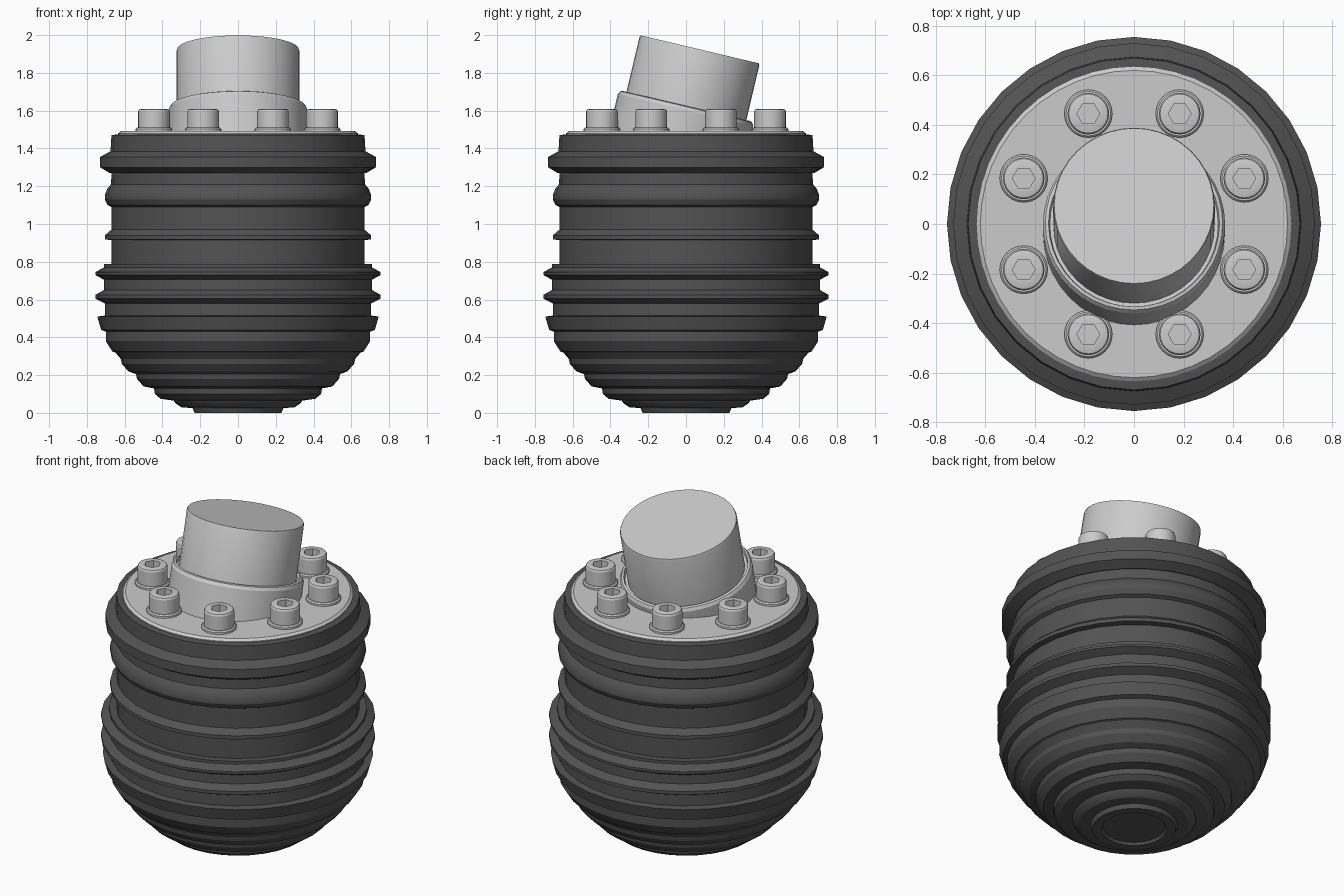
import bpy, bmesh, math
from mathutils import Matrix, Vector

if "Cube" in bpy.data.objects:
    bpy.data.objects.remove(bpy.data.objects["Cube"])

rubber = bpy.data.materials.new("dark_rubber")
rubber.diffuse_color = (0.085, 0.085, 0.085, 1)
rubber.use_nodes = True
rubber.node_tree.nodes["Principled BSDF"].inputs["Base Color"].default_value = rubber.diffuse_color


def lathe(name, profile, sides, matrix=Matrix(), mat=None, smooth=True):
    """Revolve (radius, height) points around z; ends with non-zero radius are capped."""
    bm = bmesh.new()
    rings = [[bm.verts.new((r * math.cos(2 * math.pi * i / sides),
                            r * math.sin(2 * math.pi * i / sides), z))
              for i in range(sides)] for r, z in profile]
    for a, b in zip(rings, rings[1:]):
        for i in range(sides):
            j = (i + 1) % sides
            bm.faces.new((a[i], a[j], b[j], b[i]))
    bm.faces.new(rings[0][::-1])
    bm.faces.new(rings[-1])
    bm.transform(matrix)
    bmesh.ops.recalc_face_normals(bm, faces=bm.faces)
    mesh = bpy.data.meshes.new(name)
    bm.to_mesh(mesh)
    bm.free()
    ob = bpy.data.objects.new(name, mesh)
    bpy.context.collection.objects.link(ob)
    if mat:
        mesh.materials.append(mat)
    if smooth:
        bpy.ops.object.select_all(action='DESELECT')
        ob.select_set(True)
        bpy.context.view_layer.objects.active = ob
        bpy.ops.object.shade_smooth_by_angle(angle=math.radians(25))
    return ob


# Ribbed body: stepped dome, two sharp ribs, waist with bulges, top flange
dome = [(0.17, 0.015), (0.18, 0.0), (0.23, 0.0), (0.24, 0.025),
        (0.30, 0.03), (0.33, 0.05), (0.34, 0.065),
        (0.41, 0.075), (0.44, 0.10), (0.445, 0.13),
        (0.50, 0.14), (0.535, 0.18), (0.54, 0.205),
        (0.58, 0.22), (0.615, 0.26), (0.62, 0.285),
        (0.65, 0.32), (0.665, 0.325), (0.70, 0.38), (0.70, 0.43),
        (0.725, 0.44), (0.745, 0.51)]
ribs = [(0.705, 0.515), (0.705, 0.58), (0.755, 0.605), (0.755, 0.625),
        (0.71, 0.65), (0.71, 0.705), (0.755, 0.73), (0.755, 0.745),
        (0.71, 0.77), (0.71, 0.787), (0.67, 0.787)]
waist = [(0.67, 0.915), (0.705, 0.918), (0.705, 0.94), (0.67, 0.97),
         (0.67, 1.09), (0.69, 1.10), (0.705, 1.13), (0.705, 1.155),
         (0.69, 1.19), (0.672, 1.21), (0.67, 1.27)]
flange = [(0.68, 1.27), (0.73, 1.30), (0.73, 1.355), (0.675, 1.385),
          (0.67, 1.47), (0.635, 1.475)]
lathe("ribbed_body", dome + ribs + waist + flange, 32, mat=rubber)

# Metal cover plate
lathe("cover_plate", [(0.635, 1.46), (0.635, 1.48), (0.62, 1.492)], 48)

# Tilted neck: collar sunk into the plate, and the capped pipe
tilt = Matrix.Translation((0, 0, 1.615)) @ Matrix.Rotation(math.radians(-13.3), 4, 'X')
lathe("neck_collar", [(0.368, -0.24), (0.368, -0.012), (0.358, 0.006),
                      (0.345, 0.01), (0.34, -0.01), (0.32, -0.01)], 40, tilt)
lathe("neck_pipe", [(0.326, -0.1), (0.326, 0.308), (0.322, 0.318)], 40, tilt)

# Ring of eight socket-head bolts with washers
for k in range(8):
    a = math.radians(22.5 + 45 * k)
    place = Matrix.Translation((0.482 * math.cos(a), 0.482 * math.sin(a), 0))
    lathe(f"washer_{k + 1}", [(0.097, 1.485), (0.097, 1.503), (0.09, 1.51)], 24, place)
    head = lathe(f"bolt_head_{k + 1}", [(0.084, 1.50), (0.084, 1.595), (0.079, 1.605),
                                        (0.07, 1.608)], 24, place)
    # hexagonal socket cut into the head
    cutter = lathe(f"socket_cutter_{k + 1}", [(0.046, 1.55), (0.046, 1.65)], 6,
                   place, smooth=False)
    cutter.hide_render = True
    cut = head.modifiers.new("hex_socket", 'BOOLEAN')
    cut.operation = 'DIFFERENCE'
    cut.solver = 'EXACT'
    cut.object = cutter
    bpy.context.view_layer.objects.active = head
    bpy.ops.object.modifier_apply(modifier=cut.name)
    bpy.data.objects.remove(cutter, do_unlink=True)
